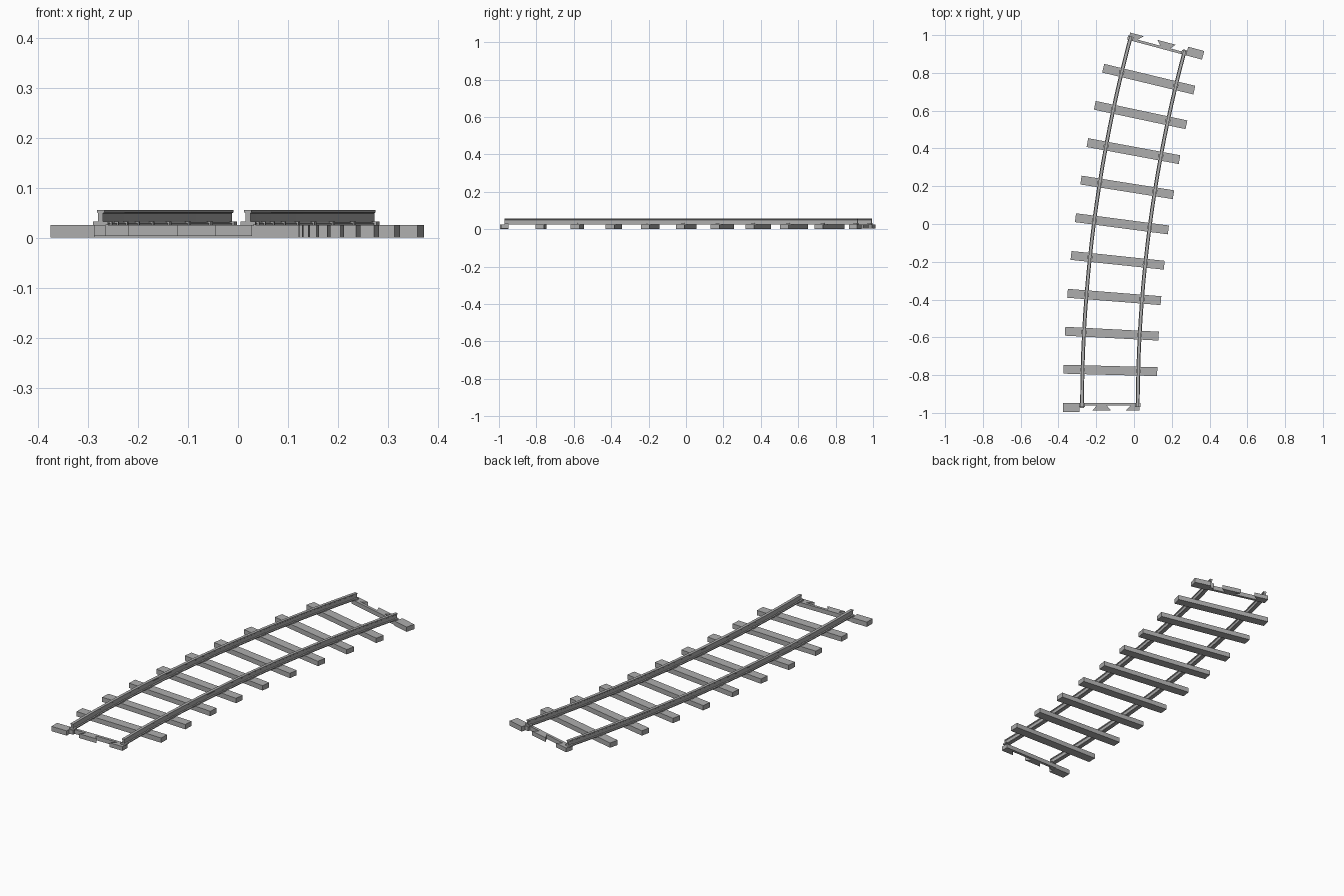
import bpy, bmesh, math
from mathutils import Matrix, Vector

cube = bpy.data.objects.get("Cube")
if cube:
    bpy.data.objects.remove(cube, do_unlink=True)

RADIUS = 7.44            # centre line of the curve
SWEEP = math.radians(15)
START = Vector((-0.1275, -0.97, 0))
HALF_GAUGE = 0.1475
STEPS = 10

grey = bpy.data.materials.new("plain_grey")
grey.use_nodes = True
grey.diffuse_color = (0.42, 0.42, 0.42, 1)
grey.node_tree.nodes["Principled BSDF"].inputs["Base Color"].default_value = grey.diffuse_color


def frame(t):
    """Placement on the curve: local x across, local y along."""
    a = SWEEP * t
    pos = START + Vector((RADIUS * (1 - math.cos(a)), RADIUS * math.sin(a), 0))
    return Matrix.Translation(pos) @ Matrix.Rotation(-a, 4, 'Z')


def finish(name, bm, matrix=None):
    bmesh.ops.recalc_face_normals(bm, faces=bm.faces)
    mesh = bpy.data.meshes.new(name)
    bm.to_mesh(mesh)
    bm.free()
    mesh.materials.append(grey)
    obj = bpy.data.objects.new(name, mesh)
    if matrix is not None:
        obj.matrix_world = matrix
    bpy.context.collection.objects.link(obj)
    return obj


def prism(bm, outline, z0, z1):
    base = bm.faces.new([bm.verts.new((x, y, z0)) for x, y in outline])
    top = bmesh.ops.extrude_face_region(bm, geom=[base])
    verts = [v for v in top["geom"] if isinstance(v, bmesh.types.BMVert)]
    bmesh.ops.translate(bm, verts=verts, vec=(0, 0, z1 - z0))


def box(bm, x0, x1, y0, y1, z0, z1):
    prism(bm, [(x0, y0), (x1, y0), (x1, y1), (x0, y1)], z0, z1)


# Rails: an I-shaped section swept along the arc
half = [(0.010, 0.024), (0.010, 0.029), (0.005, 0.031),
        (0.005, 0.049), (0.0075, 0.051), (0.0075, 0.056)]
section = half + [(-x, z) for x, z in reversed(half)]
for side, label in ((-1, "right"), (1, "left")):
    bm = bmesh.new()
    rings = []
    for i in range(2 * STEPS + 1):
        m = frame(i / (2 * STEPS))
        rings.append([bm.verts.new(m @ Vector((side * HALF_GAUGE + x, 0, z)))
                      for x, z in section])
    n = len(section)
    for a, b in zip(rings, rings[1:]):
        for k in range(n):
            bm.faces.new((a[k], a[(k + 1) % n], b[(k + 1) % n], b[k]))
    bm.faces.new(rings[0])
    bm.faces.new(rings[-1])
    finish(label + "_rail", bm)

# Sleepers with small rail clips
for i in range(1, STEPS):
    bm = bmesh.new()
    box(bm, -0.248, 0.248, -0.0235, 0.0235, 0, 0.025)
    for s in (-1, 1):
        c = s * HALF_GAUGE
        box(bm, c - 0.013, c + 0.013, -0.01, 0.01, 0.025, 0.033)
    finish("sleeper_%d" % i, bm, frame(i / STEPS))

# Interlocking end pieces, the far one turned half round
for label, t, turn in (("front", 0, 0), ("back", 1, math.pi)):
    bm = bmesh.new()
    box(bm, -0.248, -0.160, -0.025, 0.022, 0, 0.025)          # outer block
    box(bm, -0.162, 0.150, 0.008, 0.022, 0.003, 0.025)        # tie bar
    prism(bm, [(-0.093, -0.018), (0.006, -0.018),             # dovetail
               (-0.018, 0.010), (-0.069, 0.010)], 0.003, 0.025)
    prism(bm, [(0.082, -0.018), (0.156, -0.018),              # half dovetail
               (0.156, 0.022), (0.135, 0.022), (0.108, 0.008)], 0.003, 0.025)
    box(bm, -0.162, -0.138, -0.005, 0.022, 0.003, 0.025)      # rail seat
    for s in (-1, 1):
        c = s * HALF_GAUGE
        box(bm, c - 0.015, c + 0.015, 0, 0.022, 0.025, 0.033)
    finish(label + "_connector", bm, frame(t) @ Matrix.Rotation(turn, 4, 'Z'))
